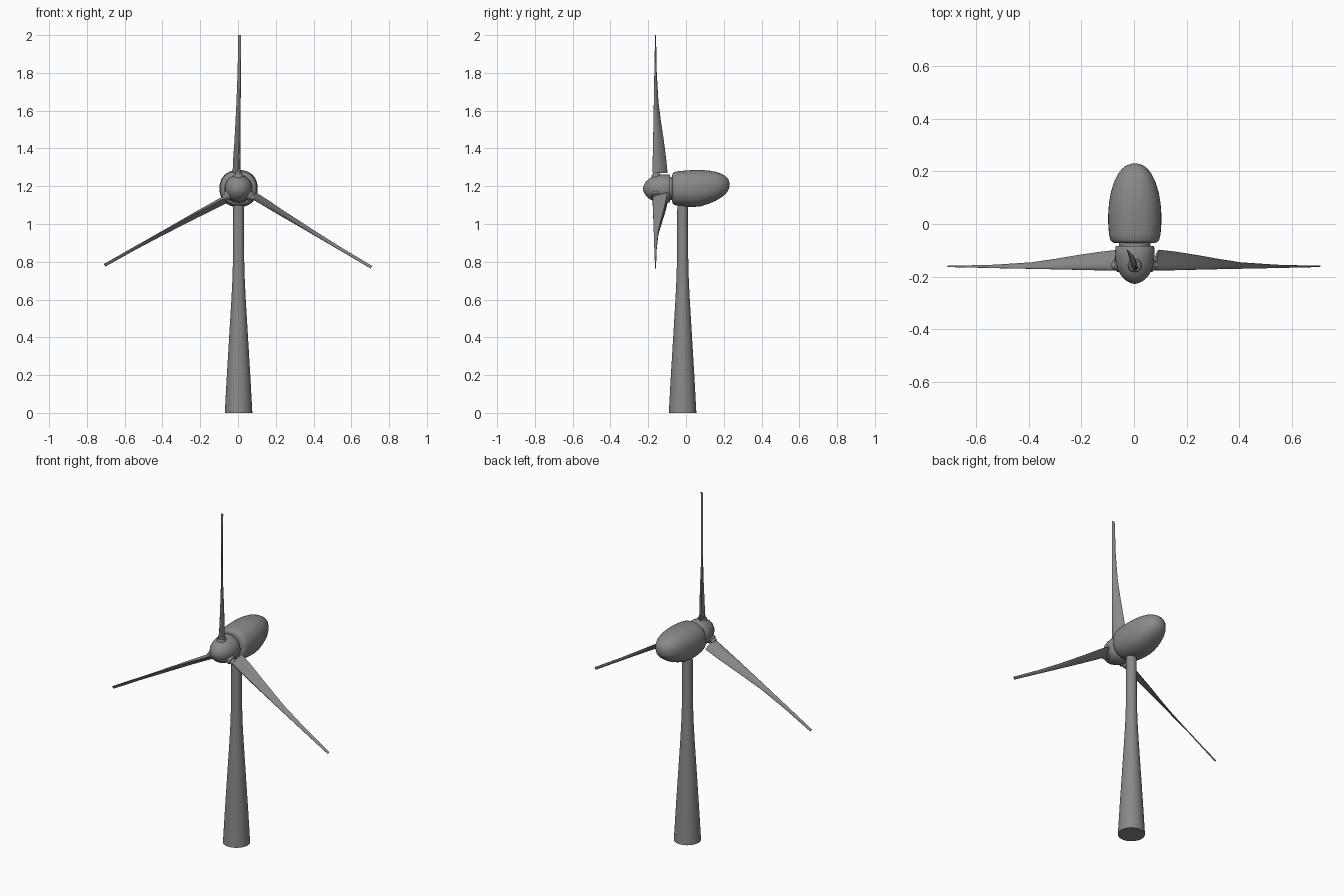
import bpy, bmesh, math
from mathutils import Vector, Matrix

if "Cube" in bpy.data.objects:
    bpy.data.objects.remove(bpy.data.objects["Cube"])

HUB_Z = 1.184
BLADE_Y = -0.16
X0 = 0.003

grey = bpy.data.materials.new("dark_grey")
grey.diffuse_color = (0.25, 0.25, 0.25, 1)
grey.use_nodes = True
grey.node_tree.nodes["Principled BSDF"].inputs["Base Color"].default_value = grey.diffuse_color


def loft(name, rings, angle=40):
    """Skin a list of equal-length point rings and cap both ends."""
    bm = bmesh.new()
    rows = [[bm.verts.new(p) for p in ring] for ring in rings]
    n = len(rows[0])
    for a, b in zip(rows, rows[1:]):
        for i in range(n):
            j = (i + 1) % n
            bm.faces.new((a[i], a[j], b[j], b[i]))
    bm.faces.new(rows[0][::-1])
    bm.faces.new(rows[-1])
    bmesh.ops.recalc_face_normals(bm, faces=bm.faces)
    mesh = bpy.data.meshes.new(name)
    bm.to_mesh(mesh)
    bm.free()
    mesh.materials.append(grey)
    obj = bpy.data.objects.new(name, mesh)
    obj.location.x = X0
    bpy.context.collection.objects.link(obj)
    bpy.ops.object.select_all(action='DESELECT')
    bpy.context.view_layer.objects.active = obj
    obj.select_set(True)
    bpy.ops.object.shade_smooth_by_angle(angle=math.radians(angle))
    return obj


def ring_z(r, z, x=0, y=0, n=32):
    return [(x + r * math.cos(2 * math.pi * i / n),
             y + r * math.sin(2 * math.pi * i / n), z) for i in range(n)]


def ring_y(rx, rz, y, z, power=2.0, n=40):
    """Superellipse ring facing along y."""
    pts = []
    for i in range(n):
        c, s = math.cos(2 * math.pi * i / n), math.sin(2 * math.pi * i / n)
        pts.append((rx * math.copysign(abs(c) ** (2 / power), c), y,
                    z + rz * math.copysign(abs(s) ** (2 / power), s)))
    return pts


# Tower: flared lower part, straight upper part
tower = [(0.073, 0), (0.062, 0.2), (0.050, 0.4), (0.038, 0.6),
         (0.033, 0.7), (0.030, 0.8), (0.028, 1.13)]
loft("tower", [ring_z(r, z, y=-0.018) for r, z in tower])

# Nacelle: egg shape, blunt at the front, slightly raised tail (y, rx, rz, z)
nacelle = [(-0.073, 0.075, 0.072, 1.188), (-0.069, 0.086, 0.082, 1.188),
           (-0.060, 0.093, 0.088, 1.188), (-0.04, 0.098, 0.092, 1.188),
           (0.0, 0.101, 0.096, 1.187), (0.04, 0.101, 0.098, 1.188),
           (0.08, 0.098, 0.096, 1.190), (0.12, 0.091, 0.088, 1.195),
           (0.16, 0.079, 0.076, 1.200), (0.19, 0.064, 0.061, 1.204),
           (0.21, 0.049, 0.047, 1.206), (0.223, 0.032, 0.031, 1.208),
           (0.229, 0.014, 0.014, 1.208), (0.230, 0.004, 0.004, 1.208)]
loft("nacelle", [ring_y(rx, rz, y, z, 2.25) for y, rx, rz, z in nacelle])

# Collar between nacelle and hub
loft("collar", [ring_y(0.06, 0.06, y, 1.188) for y in (-0.10, -0.06)])

# Hub with a rounded nose
hub = [(-0.084, 0.071), (-0.088, 0.074), (-0.12, 0.075), (-0.15, 0.072),
       (-0.175, 0.064), (-0.195, 0.053), (-0.21, 0.040), (-0.22, 0.026),
       (-0.226, 0.011), (-0.2275, 0.003)]
loft("hub", [ring_y(r, r, y, HUB_Z + 0.003) for y, r in hub])


def blade_ring(r, le, te, t):
    """Cambered aerofoil section between leading and trailing edge."""
    le, te = Vector(le), Vector(te)
    chord = te - le
    normal = Vector((-chord.y, chord.x)).normalized()
    if normal.x < 0:
        normal = -normal
    steps = 8
    upper, lower = [], []
    for i in range(steps + 1):
        u = (1 - math.cos(math.pi * i / steps)) / 2
        half = t * 1.3 * (math.sqrt(u) * (1 - u) + 0.03)
        camber = 0.32 * chord.length * u * (1 - u)
        p = le + chord * u + normal * camber
        upper.append(p + normal * half)
        lower.append(p - normal * half)
    return [(p.x, p.y, HUB_Z + r) for p in upper + lower[::-1]]


# Blades and root sockets, three around the hub axis
sections = [(0.087, (0.001, -0.177), (-0.031, -0.098), 0.022),
            (0.16, (0.003, -0.176), (-0.028, -0.105), 0.020),
            (0.26, (0.006, -0.174), (-0.021, -0.118), 0.016),
            (0.36, (0.008, -0.172), (-0.016, -0.133), 0.012),
            (0.46, (0.010, -0.170), (-0.011, -0.146), 0.009),
            (0.62, (0.012, -0.167), (-0.005, -0.155), 0.006),
            (0.816, (0.014, -0.163), (-0.002, -0.160), 0.004)]
socket = [(0.026, 0.04), (0.026, 0.074), (0.023, 0.078), (0.018, 0.078), (0.018, 0.092)]
pivot = Matrix.Translation((0, 0, HUB_Z))
for k in range(3):
    turn = pivot @ Matrix.Rotation(math.radians(120 * k), 4, 'Y') @ pivot.inverted()
    parts = [loft(f"blade_{k + 1}", [blade_ring(*s) for s in sections]),
             loft(f"blade_socket_{k + 1}",
                  [ring_z(r, HUB_Z + h, y=BLADE_Y + 0.003, n=20) for r, h in socket])]
    for part in parts:
        part.data.transform(turn)
